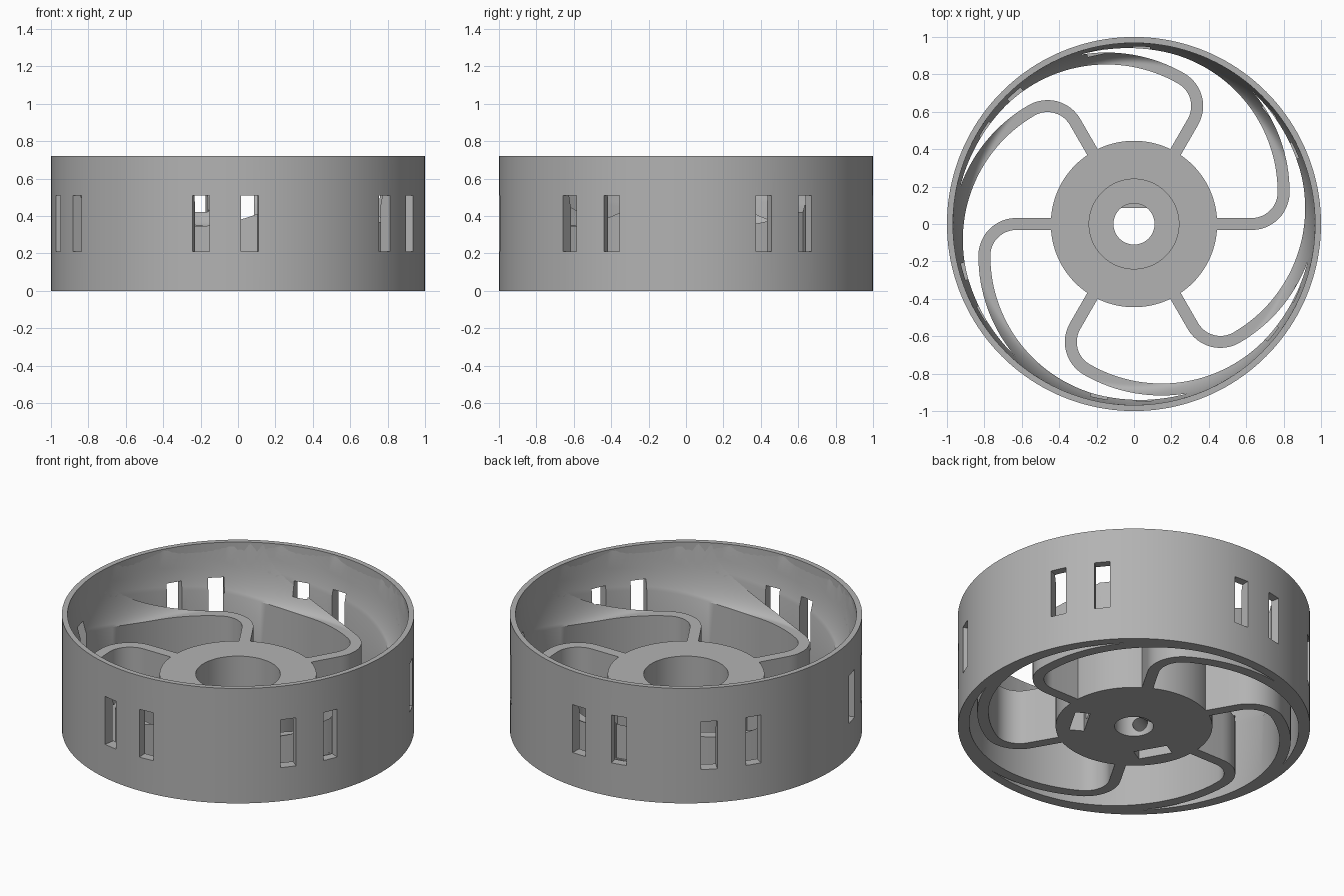
import bpy, bmesh, math
from mathutils import Matrix, Vector

if "Cube" in bpy.data.objects:
    bpy.data.objects.remove(bpy.data.objects["Cube"])

RIM_IN, HUB_R, HUB_H, HEIGHT = 0.968, 0.445, 0.345, 0.72
grey = bpy.data.materials.new("light_grey")
grey.diffuse_color = (0.45, 0.45, 0.45, 1)
grey.use_nodes = True
grey.node_tree.nodes["Principled BSDF"].inputs["Base Color"].default_value = grey.diffuse_color


def make(name, bm):
    bmesh.ops.recalc_face_normals(bm, faces=bm.faces)
    me = bpy.data.meshes.new(name)
    bm.to_mesh(me)
    bm.free()
    me.materials.append(grey)
    ob = bpy.data.objects.new(name, me)
    bpy.context.collection.objects.link(ob)
    return ob


def select(ob):
    bpy.ops.object.select_all(action='DESELECT')
    ob.select_set(True)
    bpy.context.view_layer.objects.active = ob


def cut(ob, cutter):
    select(ob)
    mod = ob.modifiers.new("cut", 'BOOLEAN')
    mod.operation, mod.solver, mod.object = 'DIFFERENCE', 'EXACT', cutter
    bpy.ops.object.modifier_apply(modifier=mod.name)


def smooth(ob):
    select(ob)
    bpy.ops.object.shade_smooth_by_angle(angle=math.radians(30))


def lathe(name, profile, n=128):
    """Revolve a closed (radius, z) profile."""
    bm = bmesh.new()
    rings = [[bm.verts.new((r * math.cos(2 * math.pi * i / n),
                            r * math.sin(2 * math.pi * i / n), z))
              for r, z in profile] for i in range(n)]
    k = len(profile)
    for i in range(n):
        a, b = rings[i], rings[(i + 1) % n]
        for j in range(k):
            bm.faces.new((a[j], b[j], b[(j + 1) % k], a[(j + 1) % k]))
    return make(name, bm)


def box(bm, angle, r0, r1, width, z0, z1):
    """Radial box at an angle in degrees."""
    m = (Matrix.Rotation(math.radians(angle), 4, 'Z')
         @ Matrix.Translation(((r0 + r1) / 2, 0, (z0 + z1) / 2))
         @ Matrix.Diagonal((r1 - r0, width, z1 - z0, 1)))
    bmesh.ops.create_cube(bm, size=1, matrix=m)


def top_height(r):
    """Spoke top: flat, then a quarter ellipse sweeping up to the rim."""
    u = min(1, max(0, (r - 0.86) / (RIM_IN - 0.86)))
    return HUB_H + (HEIGHT - 0.005 - HUB_H) * (1 - math.sqrt(1 - u * u))


def spoke_path():
    """Centre line: radial leg, tight bend, long arc, tail in the rim."""
    pts = [Vector((0.42, 0)), Vector((0.52, 0))]
    for i in range(13):
        a = math.radians(-90 + 7.5 * i)
        pts.append(Vector((0.63 + 0.17 * math.cos(a), 0.17 + 0.17 * math.sin(a))))
    for i in range(1, 31):
        a = math.radians(2.5 * i)
        pts.append(Vector((0.80 * math.cos(a), 0.17 + 0.80 * math.sin(a))))
    t0 = math.degrees(math.atan2(pts[-1].y, pts[-1].x))
    r0 = pts[-1].length
    for i in range(1, 17):
        t, r = t0 + 2.5 * i, r0 + 0.0014 * i
        pts.append(Vector((r * math.cos(math.radians(t)), r * math.sin(math.radians(t)))))
    return pts


def make_spoke(name, angle, across=8):
    bm = bmesh.new()
    pts = spoke_path()
    rows = []
    for i, p in enumerate(pts):
        d = (pts[min(i + 1, len(pts) - 1)] - pts[max(i - 1, 0)]).normalized()
        out = Vector((d.y, -d.x))
        w_out = min(0.032, 0.985 - p.length)
        low, high = [], []
        for j in range(across + 1):
            q = p + out * (-0.032 + (w_out + 0.032) * j / across)
            low.append(bm.verts.new((q.x, q.y, 0)))
            high.append(bm.verts.new((q.x, q.y, top_height(q.length))))
        rows.append(low + high[::-1])
    k = len(rows[0])
    for a, b in zip(rows, rows[1:]):
        for j in range(k):
            bm.faces.new((a[j], a[(j + 1) % k], b[(j + 1) % k], b[j]))
    bm.faces.new(rows[0])
    bm.faces.new(rows[-1])
    bmesh.ops.rotate(bm, verts=bm.verts, matrix=Matrix.Rotation(math.radians(angle), 3, 'Z'))
    return make(name, bm)


# Window cutters: six pairs stepped by 63 degrees
bm = bmesh.new()
for i in range(6):
    for a in (132.6, 147.6):
        box(bm, a + 63 * i, 0.925, 1.1, 0.092, 0.21, 0.51)
windows = make("window_cutter", bm)

# Rim
rim = lathe("rim", [(RIM_IN, 0), (1, 0), (1, HEIGHT), (RIM_IN, HEIGHT)], 160)
cut(rim, windows)
smooth(rim)

# Curved spokes
for i in range(6):
    spoke = make_spoke("spoke_%d" % (i + 1), 60 * i)
    cut(spoke, windows)
    smooth(spoke)

# Hub with recessed top and centre bore
hub = lathe("hub", [(0.11, 0), (HUB_R, 0), (HUB_R, HUB_H), (0.24, HUB_H),
                    (0.24, 0.14), (0.11, 0.14)], 96)
# Nut pockets from below, with set screw holes leading into the bore
for a in (-30, 210):
    bm = bmesh.new()
    box(bm, a, 0.27, 0.355, 0.2, -0.1, 0.2)
    pocket = make("pocket_cutter", bm)
    cut(hub, pocket)
    bm = bmesh.new()
    m = (Matrix.Rotation(math.radians(a), 4, 'Z') @ Matrix.Translation((0.19, 0, 0.075))
         @ Matrix.Rotation(math.pi / 2, 4, 'Y'))
    bmesh.ops.create_cone(bm, cap_ends=True, segments=24, radius1=0.045,
                          radius2=0.045, depth=0.22, matrix=m)
    hole = make("screw_hole_cutter", bm)
    cut(hub, hole)
    for ob in (pocket, hole):
        bpy.data.objects.remove(ob)
smooth(hub)

# Flat that makes the bore D-shaped
bm = bmesh.new()
half = math.acos(0.085 / 0.112)
arc = [(0.112 * math.sin(t), 0.112 * math.cos(t))
       for t in (half * (i / 5 - 1) for i in range(11))]
face = bm.faces.new([bm.verts.new((x, y, 0.01)) for x, y in arc])
ext = bmesh.ops.extrude_face_region(bm, geom=[face])
bmesh.ops.translate(bm, vec=(0, 0, 0.1),
                    verts=[v for v in ext["geom"] if isinstance(v, bmesh.types.BMVert)])
make("bore_flat", bm)

bpy.data.objects.remove(windows)
